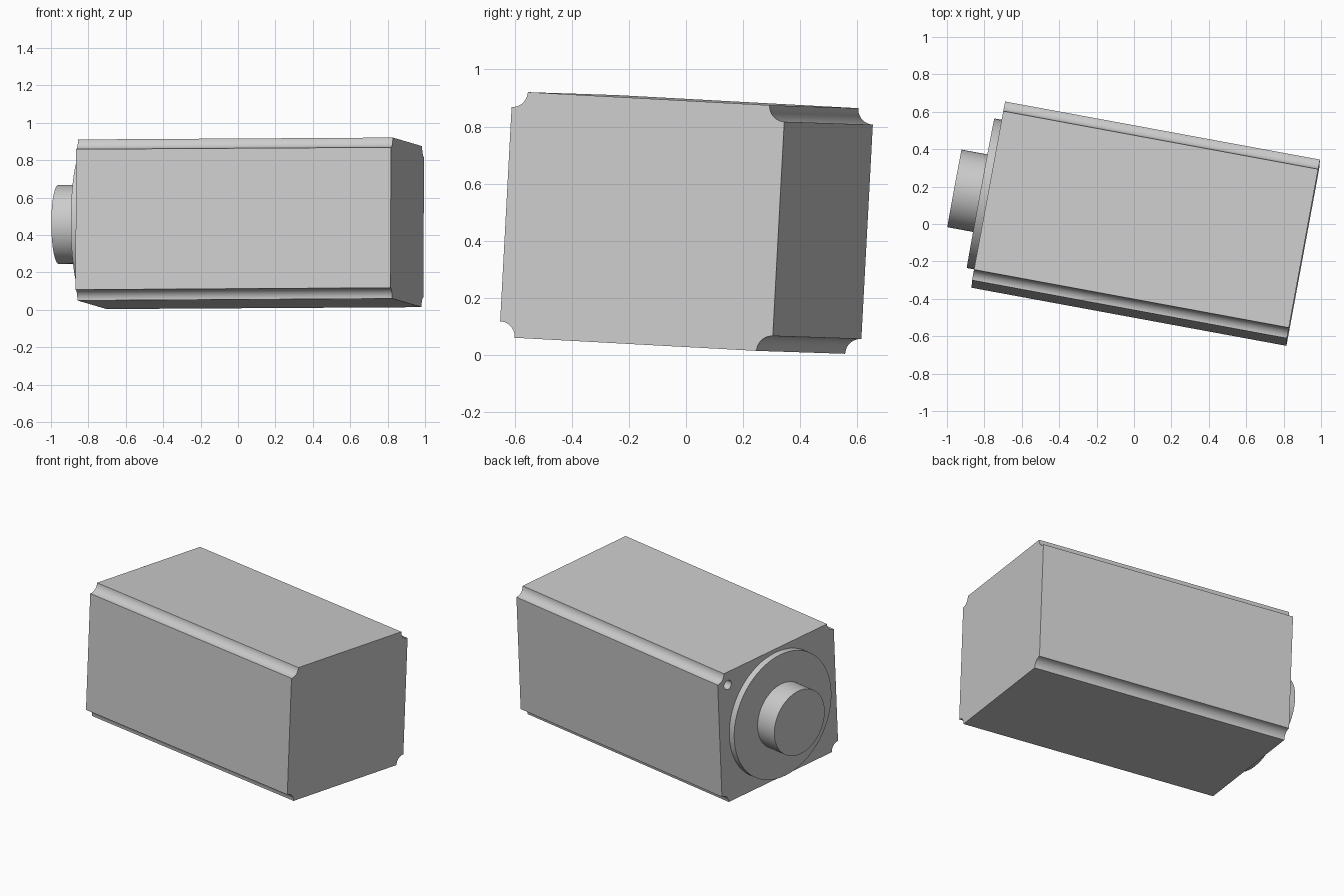
import bpy, bmesh, math
from mathutils import Matrix, Vector

cube = bpy.data.objects.get("Cube")
if cube:
    bpy.data.objects.remove(cube, do_unlink=True)

LENGTH, WIDTH, HEIGHT, GROOVE = 1.712, 0.973, 0.862, 0.055

# The whole motor is turned, slightly pitched and rolled; origin at the shaft-side end of the body
POSE = (Matrix.Translation((-0.779, 0.157, 0.457))
        @ Matrix.Rotation(math.radians(-10.45), 4, 'Z')
        @ Matrix.Rotation(-0.006, 4, 'Y')
        @ Matrix.Rotation(math.radians(-3.05), 4, 'X'))

grey = bpy.data.materials.new("plain grey")
grey.use_nodes = True
COLOUR = (0.6, 0.6, 0.6, 1)
grey.diffuse_color = COLOUR
grey.node_tree.nodes["Principled BSDF"].inputs["Base Color"].default_value = COLOUR


def finish(name, bm):
    bmesh.ops.recalc_face_normals(bm, faces=bm.faces)
    mesh = bpy.data.meshes.new(name)
    bm.to_mesh(mesh)
    bm.free()
    obj = bpy.data.objects.new(name, mesh)
    bpy.context.collection.objects.link(obj)
    mesh.materials.append(grey)
    obj.matrix_world = POSE
    return obj


def smooth(obj):
    bpy.ops.object.select_all(action='DESELECT')
    obj.select_set(True)
    bpy.context.view_layer.objects.active = obj
    bpy.ops.object.shade_smooth_by_angle(angle=math.radians(30))


def cylinder(name, x0, x1, radius, y=0, z=0, sides=64):
    bm = bmesh.new()
    place = Matrix.Translation(((x0 + x1) / 2, y, z)) @ Matrix.Rotation(math.pi / 2, 4, 'Y')
    bmesh.ops.create_cone(bm, cap_ends=True, segments=sides, radius1=radius,
                          radius2=radius, depth=abs(x1 - x0), matrix=place)
    return finish(name, bm)


# Body: rectangle with a quarter-round groove scooped out of each corner
STEPS = 10
bm = bmesh.new()
profile = []
for i, (sy, sz) in enumerate([(1, 1), (-1, 1), (-1, -1), (1, -1)]):
    start = math.radians(270 + 90 * i)
    for k in range(STEPS + 1):
        a = start - math.pi / 2 * k / STEPS
        profile.append(bm.verts.new((0, sy * WIDTH / 2 + GROOVE * math.cos(a),
                                     sz * HEIGHT / 2 + GROOVE * math.sin(a))))
end_face = bm.faces.new(profile)
extruded = bmesh.ops.extrude_face_region(bm, geom=[end_face], use_keep_orig=True)
moved = [v for v in extruded["geom"] if isinstance(v, bmesh.types.BMVert)]
bmesh.ops.translate(bm, vec=Vector((LENGTH, 0, 0)), verts=moved)
body = finish("motor_body", bm)

# Small round hole in one corner of the shaft end
cutter = cylinder("hole_cutter", -0.05, 0.15, 0.03, WIDTH / 2 - 0.083, HEIGHT / 2 - 0.086, 24)
cutter.hide_render = True
cut = body.modifiers.new("corner_hole", 'BOOLEAN')
cut.operation = 'DIFFERENCE'
cut.solver = 'EXACT'
cut.object = cutter
bpy.ops.object.select_all(action='DESELECT')
body.select_set(True)
bpy.context.view_layer.objects.active = body
bpy.ops.object.modifier_apply(modifier=cut.name)
bpy.data.objects.remove(cutter, do_unlink=True)

# Round flange and output shaft
flange = cylinder("flange", -0.042, 0.0, 0.407)
shaft = cylinder("shaft", -0.184, -0.042, 0.211)

for part in (body, flange, shaft):
    smooth(part)
